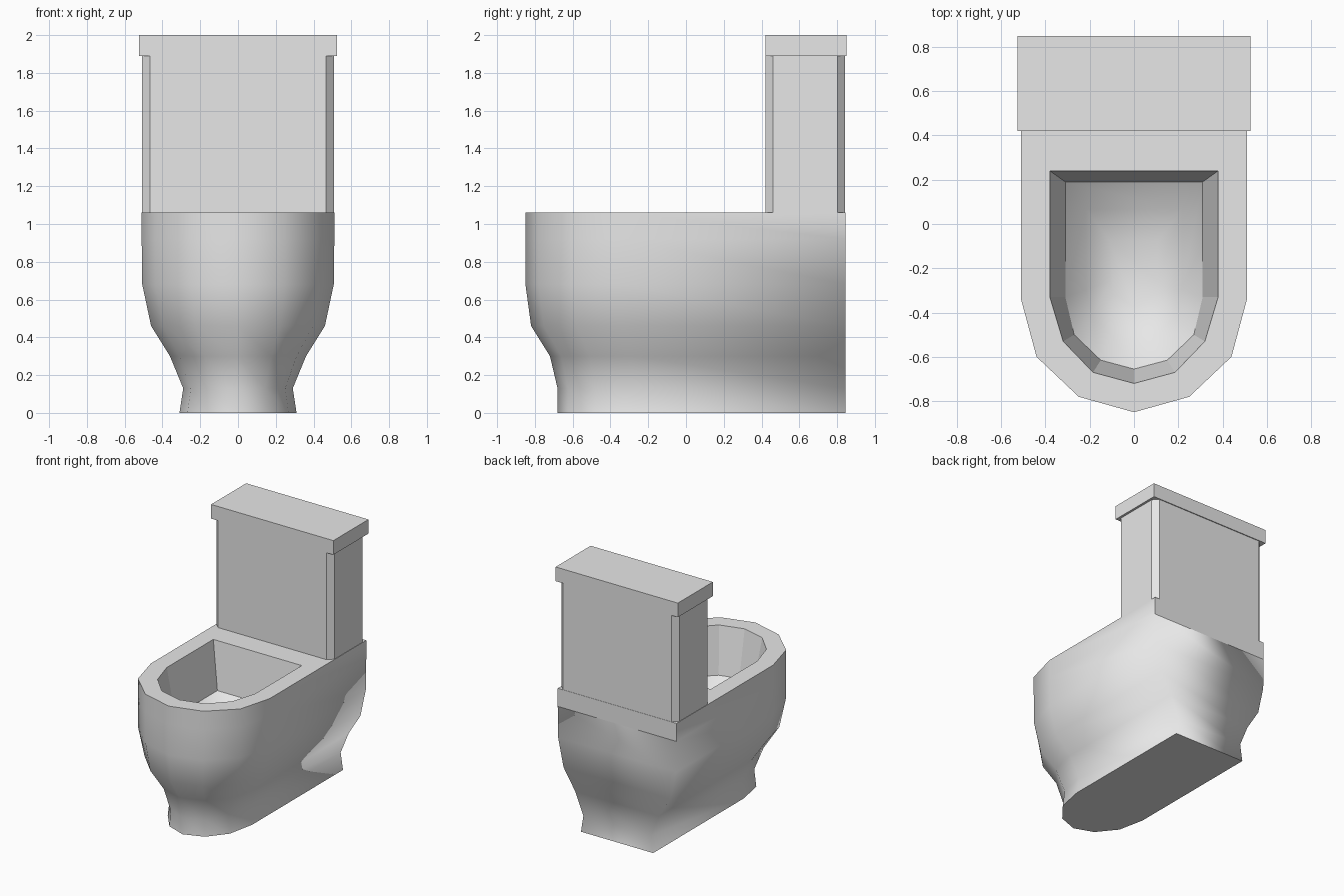
import bpy, bmesh

if "Cube" in bpy.data.objects:
    bpy.data.objects.remove(bpy.data.objects["Cube"])

# one ceramic colour for everything
ceramic = bpy.data.materials.new("ceramic_white")
ceramic.diffuse_color = (0.8, 0.8, 0.8, 1)
ceramic.use_nodes = True
ceramic.node_tree.nodes["Principled BSDF"].inputs["Base Color"].default_value = ceramic.diffuse_color


def finish(name, bm):
    bmesh.ops.recalc_face_normals(bm, faces=bm.faces)
    me = bpy.data.meshes.new(name)
    bm.to_mesh(me)
    bm.free()
    me.materials.append(ceramic)
    ob = bpy.data.objects.new(name, me)
    bpy.context.collection.objects.link(ob)
    return ob


def mirrored(half):
    """Complete a right-hand outline whose last point lies on x = 0."""
    return half + [(-x, y) for x, y in reversed(half[:-1])]


def prism(name, outline, z0, z1):
    bm = bmesh.new()
    f = bm.faces.new([bm.verts.new((x, y, z0)) for x, y in outline])
    new = bmesh.ops.extrude_face_region(bm, geom=[f])["geom"]
    top = [v for v in new if isinstance(v, bmesh.types.BMVert)]
    bmesh.ops.translate(bm, verts=top, vec=(0, 0, z1 - z0))
    return finish(name, bm)


# bowl body: one skin, up the outside, over the rim and down into the basin
BACK = 0.845
outer = mirrored([(0.51, BACK), (0.51, -0.34), (0.44, -0.6), (0.25, -0.78), (0, -0.85)])
rim = mirrored([(0.38, 0.24), (0.38, -0.33), (0.32, -0.53), (0.185, -0.67), (0, -0.72)])
basin = mirrored([(0.31, 0.19), (0.31, -0.33), (0.27, -0.5), (0.15, -0.615), (0, -0.655)])

rings = []
# height, half width, front depth
for z, hw, front in [(0, 0.31, 0.68), (0.13, 0.29, 0.68), (0.30, 0.36, 0.72),
                     (0.46, 0.46, 0.82), (0.68, 0.507, 0.85), (0.92, 0.51, 0.85),
                     (1.06, 0.51, 0.85)]:
    rings.append([(x * hw / 0.51, y * front / 0.85 if y < 0 else y, z) for x, y in outer])
RIM = len(rings) - 1
rings.append([(x, y, 1.06) for x, y in rim])
rings.append([(x, y, 0.70) for x, y in basin])
for s, z in [(0.7, 0.58), (0.35, 0.52)]:
    rings.append([(x * s, -0.22 + (y + 0.22) * s, z) for x, y in basin])

bm = bmesh.new()
vr = [[bm.verts.new(p) for p in ring] for ring in rings]
n = len(outer)
for k in range(len(vr) - 1):
    a, b = vr[k], vr[k + 1]
    for i in range(n):
        j = (i + 1) % n
        f = bm.faces.new((a[i], a[j], b[j], b[i]))
        # rim, upper basin wall and the panel behind the tank stay flat
        f.smooth = not (k in (RIM, RIM + 1) or (k == RIM - 1 and i == n - 1))
bm.faces.new(vr[0])
bm.faces.new(vr[-1]).smooth = True
finish("bowl_body", bm)

# water tank with chamfered upright corners
W, Y0, Y1, C = 0.507, 0.42, 0.843, 0.04
prism("tank", [(W, Y0 + C), (W, Y1 - C), (W - C, Y1), (C - W, Y1),
               (-W, Y1 - C), (-W, Y0 + C), (C - W, Y0), (W - C, Y0)], 1.04, 1.9)

# tank lid
prism("tank_lid", [(0.525, 0.42), (0.525, 0.85), (-0.525, 0.85), (-0.525, 0.42)], 1.89, 2.0)
